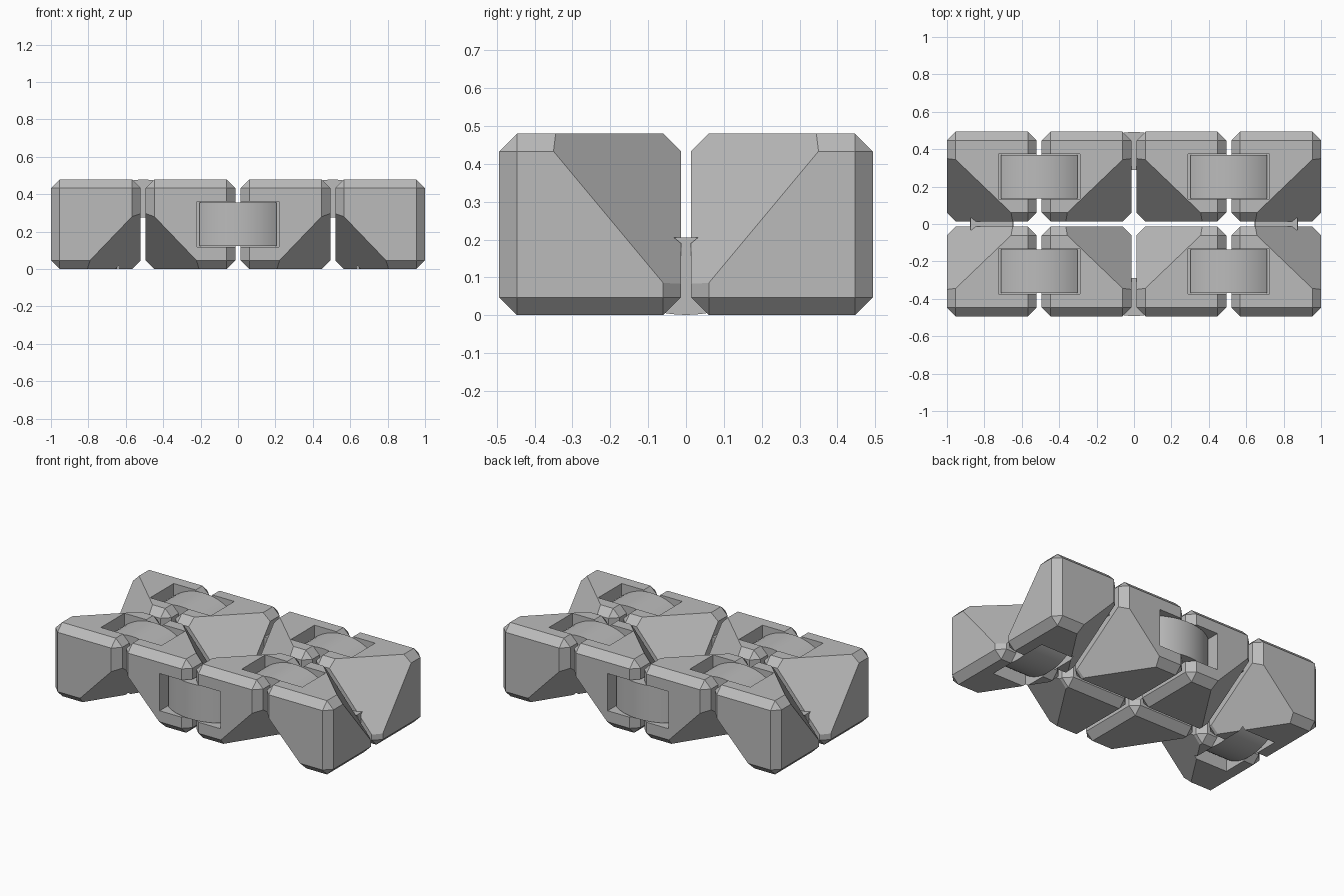
import bpy, bmesh, math
from mathutils import Vector, Matrix

old = bpy.data.objects.get("Cube")
if old:
    bpy.data.objects.remove(old, do_unlink=True)

SIZE, GAP, CHAMFER = 0.48, 0.0267, 0.047
HALF, PITCH = SIZE / 2, SIZE + GAP

grey = bpy.data.materials.new("plain grey")
grey.use_nodes = True
grey.diffuse_color = (0.5, 0.5, 0.5, 1)
grey.node_tree.nodes["Principled BSDF"].inputs["Base Color"].default_value = (0.5, 0.5, 0.5, 1)


def add_object(name, bm, matrix):
    bmesh.ops.recalc_face_normals(bm, faces=bm.faces)
    mesh = bpy.data.meshes.new(name)
    bm.to_mesh(mesh)
    bm.free()
    mesh.materials.append(grey)
    obj = bpy.data.objects.new(name, mesh)
    bpy.context.collection.objects.link(obj)
    obj.matrix_world = matrix
    return obj


def extrude_profile(bm, points, width):
    """Sweep an (across, normal) outline along the fold axis."""
    face = bm.faces.new([bm.verts.new((p[0], -width / 2, p[1])) for p in points])
    out = bmesh.ops.extrude_face_region(bm, geom=[face])["geom"]
    verts = [v for v in out if isinstance(v, bmesh.types.BMVert)]
    bmesh.ops.translate(bm, verts=verts, vec=(0, width, 0))


def cut_corner(bm, normal, distance):
    """Slice off one corner and cap the opening."""
    n = Vector(normal)
    cut = bmesh.ops.bisect_plane(bm, geom=bm.verts[:] + bm.edges[:] + bm.faces[:],
                                 plane_co=n * distance / n.length_squared,
                                 plane_no=n, clear_outer=True)
    edges = [e for e in cut["geom_cut"] if isinstance(e, bmesh.types.BMEdge)]
    bmesh.ops.contextual_create(bm, geom=edges)


def make_block(name, center, sx, sy):
    """Chamfered cube with two opposite corners removed."""
    bm = bmesh.new()
    bmesh.ops.create_cube(bm, size=SIZE)
    bmesh.ops.bevel(bm, geom=bm.edges[:], offset=CHAMFER, segments=1,
                    profile=0.5, affect='EDGES')
    cut_corner(bm, (1.15 * sx, 1.2 * sy, 1), 0.353)
    cut_corner(bm, (-1.04 * sx, -0.68 * sy, -1), 0.324)
    return add_object(name, bm, Matrix.Translation(center))


def make_hinge(name, matrix):
    """Arched strap over the gap, with a thin web and an arrow-shaped foot."""
    bm = bmesh.new()
    reach, radius, floor = 0.205, 0.335, -0.085
    arc = [(-reach + 2 * reach * i / 20) for i in range(21)]
    top = [(a, math.sqrt(radius ** 2 - a * a) - radius - 0.001) for a in arc]
    extrude_profile(bm, [(-reach, floor)] + top + [(reach, floor)], 0.232)
    web = GAP / 2
    extrude_profile(bm, [(-web, -0.05), (web, -0.05), (web, -0.19),
                         (0.032, -0.205), (-0.032, -0.205), (-web, -0.19)], 0.228)
    obj = add_object(name, bm, matrix)
    bpy.ops.object.select_all(action='DESELECT')
    obj.select_set(True)
    bpy.context.view_layer.objects.active = obj
    bpy.ops.object.shade_smooth_by_angle(angle=math.radians(25))


def make_pocket(matrix):
    bm = bmesh.new()
    bmesh.ops.create_cube(bm, size=1)
    bmesh.ops.scale(bm, vec=(0.436, 0.242, 0.18), verts=bm.verts)
    obj = add_object("pocket_cutter", bm, matrix)
    obj.hide_render = True
    return obj


# Hinge frames: position, direction across the fold, outward normal
X, Y, Z = Vector((1, 0, 0)), Vector((0, 1, 0)), Vector((0, 0, 1))
row, outer = PITCH / 2, PITCH * 1.5
hinges = []
for s in (-1, 1):
    for t in (-1, 1):
        hinges.append(("top_hinge", Vector((s * PITCH, t * row, SIZE)), X, Z))
    hinges.append(("back_hinge" if s > 0 else "front_hinge",
                   Vector((0, s * (row + HALF), HALF)), X, s * Y))
    hinges.append(("bottom_hinge", Vector((s * outer, 0, 0)), Y, -Z))

pockets = []
for name, place, across, normal in hinges:
    frame = Matrix((across, normal.cross(across), normal)).transposed().to_4x4()
    matrix = Matrix.Translation(place) @ frame
    make_hinge(name, matrix)
    pockets.append((place, make_pocket(matrix)))

# Two rows of four blocks, each pocketed where a hinge touches it
for column in range(4):
    for side in (-1, 1):
        center = Vector(((column - 1.5) * PITCH, side * row, HALF))
        sx = -1 if column % 2 == 0 else 1
        block = make_block("back_block" if side > 0 else "front_block", center, sx, -side)
        for place, cutter in pockets:
            if (place - center).length < PITCH * 0.8:
                mod = block.modifiers.new("pocket", 'BOOLEAN')
                mod.operation, mod.solver, mod.object = 'DIFFERENCE', 'EXACT', cutter
        bpy.context.view_layer.update()
        result = block.evaluated_get(bpy.context.evaluated_depsgraph_get())
        mesh = bpy.data.meshes.new_from_object(result)
        block.modifiers.clear()
        block.data = mesh

for place, cutter in pockets:
    bpy.data.objects.remove(cutter, do_unlink=True)
